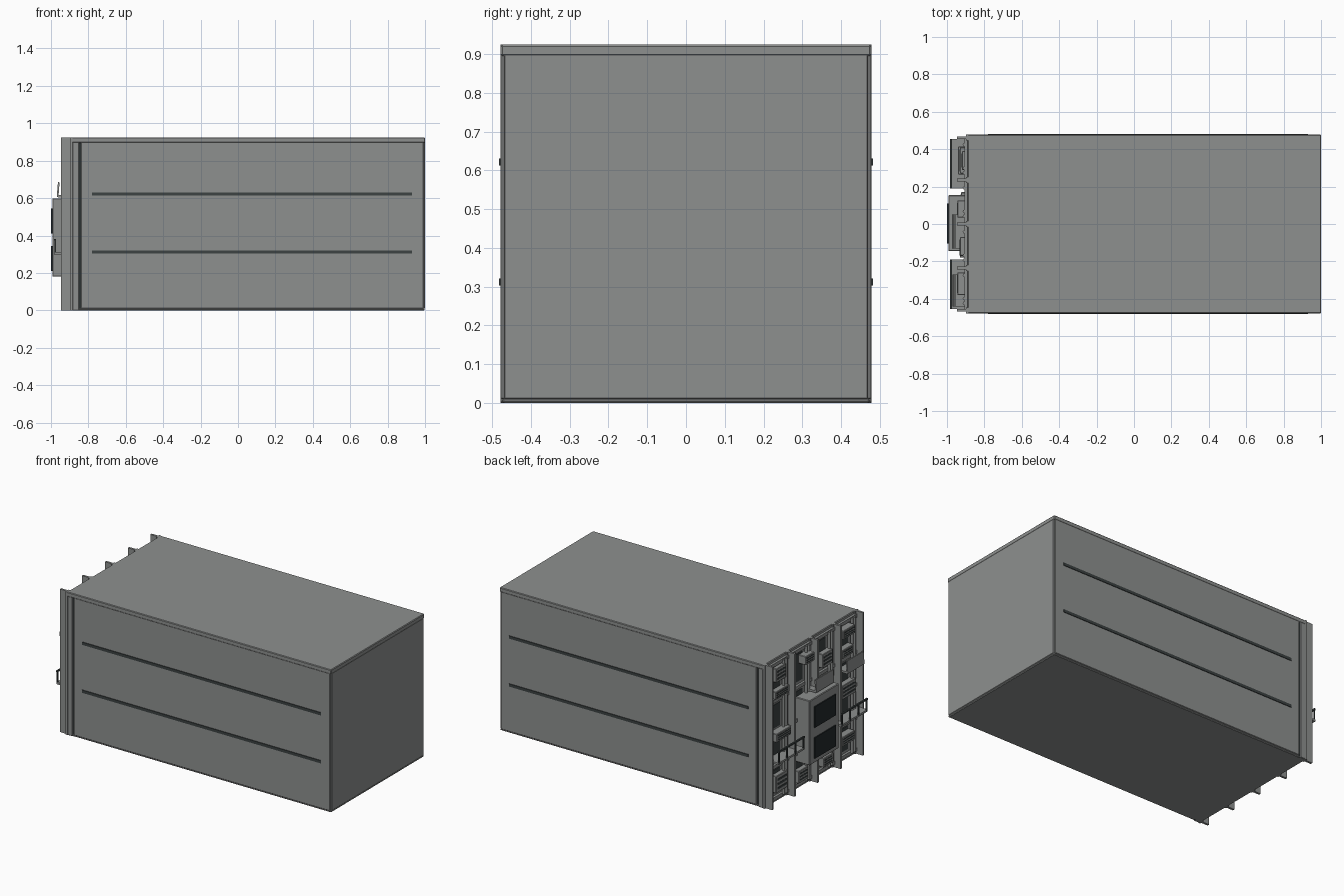
import bpy, bmesh, math

def material(name, r, g, b):
    m = bpy.data.materials.new(name)
    m.diffuse_color = (r, g, b, 1)
    return m

GREY = material("panel grey", 0.27, 0.28, 0.275)
DARK = material("dark slate", 0.045, 0.055, 0.055)
BLACK = material("screen black", 0.016, 0.022, 0.024)

def box(name, x, y, z, mat=GREY, bevel=0.0, tilt=0.0):
    """Box from (min, max) ranges on each axis, tilted about its own y axis."""
    bm = bmesh.new()
    bmesh.ops.create_cube(bm, size=1)
    for v in bm.verts:
        v.co.x *= x[1] - x[0]
        v.co.y *= y[1] - y[0]
        v.co.z *= z[1] - z[0]
    mesh = bpy.data.meshes.new(name)
    bm.to_mesh(mesh)
    bm.free()
    mesh.materials.append(mat)
    ob = bpy.data.objects.new(name, mesh)
    ob.location = (sum(x) / 2, sum(y) / 2, sum(z) / 2)
    ob.rotation_euler.y = tilt
    bpy.context.collection.objects.link(ob)
    if bevel:
        mod = ob.modifiers.new("bevel", 'BEVEL')
        mod.width, mod.segments = bevel, 1
    return ob

def pipe(name, x, y, z, radius, mat=GREY):
    """Upright round pipe."""
    bm = bmesh.new()
    bmesh.ops.create_cone(bm, cap_ends=True, segments=12, radius1=radius,
                          radius2=radius, depth=z[1] - z[0])
    mesh = bpy.data.meshes.new(name)
    bm.to_mesh(mesh)
    bm.free()
    mesh.materials.append(mat)
    ob = bpy.data.objects.new(name, mesh)
    ob.location = (x, y, sum(z) / 2)
    bpy.context.collection.objects.link(ob)
    return ob

def vented_box(name, x, y, z):
    """Small equipment box with a dark slotted outer face."""
    box(name, x, y, z, GREY, 0.003)
    h = z[1] - z[0]
    for i in range(3):
        zc = z[0] + h * (0.25 + 0.25 * i)
        box(name + "_slot", (x[0] - 0.002, x[0] + 0.002),
            (y[0] + 0.012, y[1] - 0.012), (zc - h * 0.06, zc + h * 0.06), DARK)

# Container body: core, roof, end panel and floor
box("container_core", (-0.87, 0.99), (-0.468, 0.468), (0.006, 0.91))
box("roof_panel", (-0.89, 1.0), (-0.478, 0.478), (0.895, 0.924), GREY, 0.004)
box("end_panel", (0.985, 1.0), (-0.470, 0.470), (0.01, 0.9), GREY, 0.003)
box("floor_panel", (-0.87, 0.998), (-0.474, 0.474), (0.0, 0.012), GREY, 0.004)

for s in (-1, 1):
    def side(a, b):
        return tuple(sorted((s * a, s * b)))
    # Side skins with long dark rails
    box("side_panel", (-0.84, 0.992), side(0.46, 0.478), (0.010, 0.9), GREY, 0.003)
    for z in (0.312, 0.622):
        box("side_rail", (-0.78, 0.93), side(0.47, 0.482), (z - 0.009, z + 0.009), DARK)
    # Corner post and the dark seam beside it
    box("corner_seam", (-0.852, -0.838), side(0.46, 0.471), (0.0, 0.895), DARK)
    box("corner_post", (-0.885, -0.85), side(0.45, 0.478), (0.0, 0.9), GREY, 0.003)
    # Walkway, posts and rails
    ys = side(0.19, 0.455)
    box("walkway", (-0.98, -0.89), ys, (0.295, 0.308))
    for y in (0.197, 0.28, 0.365, 0.448):
        box("rail_post", (-0.982, -0.974), side(y - 0.004, y + 0.004), (0.3, 0.38), DARK)
    box("hand_rail", (-0.983, -0.973), ys, (0.372, 0.382), DARK)

# Equipment wall with upright ribs and cross beams
box("equipment_wall", (-0.89, -0.86), (-0.468, 0.468), (0.0, 0.91))
RIBS = (-0.462, -0.235, 0.0, 0.235, 0.462)
for y in RIBS:
    box("upright_rib", (-0.946, -0.88), (y - 0.007, y + 0.007), (0.0, 0.924))
    box("rib_flange", (-0.898, -0.885), (y - 0.016, y + 0.016), (0.0, 0.924))
for z in (0.03, 0.235, 0.45, 0.66, 0.895):
    box("cross_beam", (-0.905, -0.885), (-0.462, 0.462), (z - 0.011, z + 0.011))

# Recessed dark panels and pipes in every bay
for a, b in zip(RIBS, RIBS[1:]):
    mid = (a + b) / 2
    for z0, z1 in ((0.06, 0.21), (0.26, 0.42), (0.48, 0.63), (0.69, 0.87)):
        box("bay_panel", (-0.894, -0.888), (mid - 0.03, mid + 0.05), (z0, z1), DARK)
    for dy in (-0.075, -0.05, 0.075):
        pipe("service_pipe", -0.907, mid + dy, (0.03, 0.9), 0.009)

# Equipment boxes: centre y, centre z, width, height, outer x
for y, z, w, h, x in (
        (0.08, 0.832, 0.09, 0.056, -0.945), (-0.32, 0.85, 0.12, 0.056, -0.945),
        (-0.32, 0.72, 0.12, 0.055, -0.935), (-0.12, 0.75, 0.10, 0.09, -0.93),
        (0.34, 0.71, 0.14, 0.05, -0.93), (0.34, 0.44, 0.15, 0.055, -0.94),
        (-0.34, 0.47, 0.14, 0.09, -0.93), (-0.32, 0.16, 0.13, 0.06, -0.94),
        (0.34, 0.13, 0.12, 0.11, -0.925), (0.12, 0.09, 0.10, 0.08, -0.925),
        (-0.13, 0.09, 0.10, 0.06, -0.93), (0.34, 0.83, 0.10, 0.09, -0.92)):
    vented_box("equipment_box", (x, -0.885), (y - w / 2, y + w / 2), (z - h / 2, z + h / 2))

# Upper shelves with standing plates
for y0, y1 in ((-0.44, -0.27), (-0.13, 0.05)):
    box("upper_shelf", (-0.962, -0.89), (y0, y1), (0.603, 0.616))
    box("standing_plate", (-0.966, -0.957), (y0, y1), (0.605, 0.685), GREY, 0, 0.08)

# Control cabinet with two black screens
box("control_cabinet", (-0.993, -0.885), (-0.145, 0.155), (0.18, 0.598), GREY, 0.004)
for z0, z1 in ((0.21, 0.345), (0.41, 0.545)):
    box("cabinet_screen", (-1.0, -0.991), (-0.105, 0.11), (z0, z1), BLACK)
